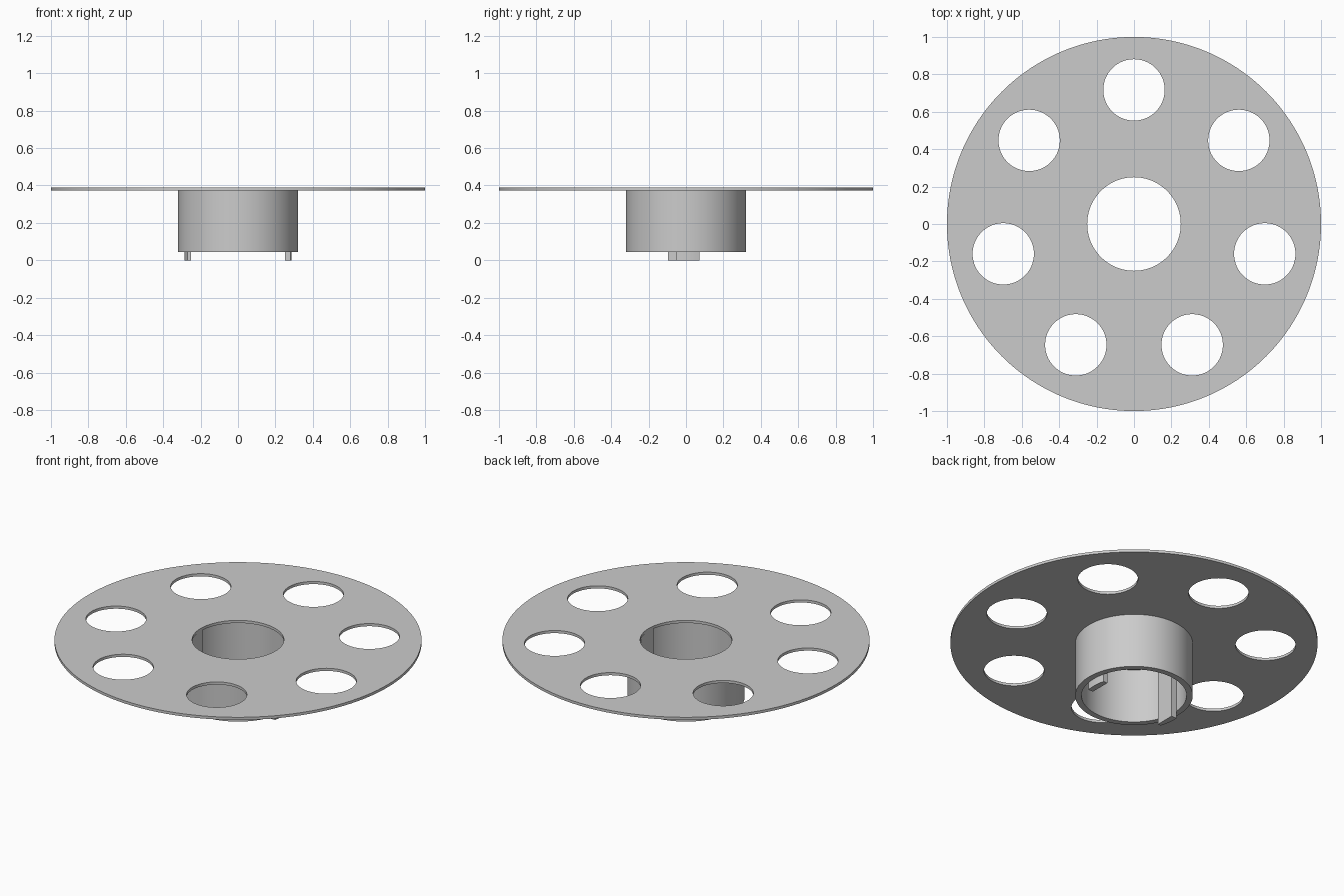
import bpy
import bmesh
from math import sin, cos, pi, sqrt

cube = bpy.data.objects.get("Cube")
if cube:
    bpy.data.objects.remove(cube, do_unlink=True)

GREY = (0.6, 0.6, 0.6, 1.0)
grey = bpy.data.materials.new("light grey")
grey.use_nodes = True
grey.diffuse_color = GREY
grey.node_tree.nodes["Principled BSDF"].inputs["Base Color"].default_value = GREY

DISC_R, HUB_R, BORE_R, HOLE_R = 1.0, 0.32, 0.286, 0.25
HUB_Z, DISC_Z, TOP_Z = 0.045, 0.372, 0.388


def circle(radius, cx=0.0, cy=0.0, steps=128):
    return [(cx + radius * cos(2 * pi * i / steps),
             cy + radius * sin(2 * pi * i / steps)) for i in range(steps)]


def extruded(name, outlines, z0, z1):
    """Solid from closed outlines; inner outlines become holes."""
    curve = bpy.data.curves.new(name, "CURVE")
    curve.dimensions = "2D"
    curve.fill_mode = "BOTH"
    curve.extrude = (z1 - z0) / 2
    for outline in outlines:
        spline = curve.splines.new("POLY")
        spline.points.add(len(outline) - 1)
        for point, (x, y) in zip(spline.points, outline):
            point.co = (x, y, 0, 1)
        spline.use_cyclic_u = True
    obj = bpy.data.objects.new(name, curve)
    bpy.context.collection.objects.link(obj)
    bpy.ops.object.select_all(action="DESELECT")
    obj.select_set(True)
    bpy.context.view_layer.objects.active = obj
    bpy.ops.object.convert(target="MESH")
    obj = bpy.context.view_layer.objects.active

    # Weld caps to walls and place at height
    bm = bmesh.new()
    bm.from_mesh(obj.data)
    bmesh.ops.remove_doubles(bm, verts=bm.verts, dist=1e-5)
    bmesh.ops.recalc_face_normals(bm, faces=bm.faces)
    bmesh.ops.translate(bm, verts=bm.verts, vec=(0, 0, (z0 + z1) / 2))
    bm.to_mesh(obj.data)
    bm.free()
    obj.data.materials.clear()
    obj.data.materials.append(grey)
    bpy.ops.object.shade_smooth_by_angle(angle=pi / 6)
    return obj


# Flange disc with centre hole and seven round holes
angles = [pi / 2 + 2 * pi * i / 7 for i in range(7)]
holes = [circle(0.164, 0.717 * cos(a), 0.717 * sin(a)) for a in angles]
extruded("flange_disc", [circle(DISC_R, steps=192), circle(HOLE_R)] + holes,
         DISC_Z, TOP_Z)

# Tubular hub under the disc
extruded("hub_tube", [circle(HUB_R), circle(BORE_R)], HUB_Z, DISC_Z)


# Keys: flat inside, curved against the bore, reaching below the hub
def key(name, side, y0, y1, steps=12):
    ys = [y0 + (y1 - y0) * i / steps for i in range(steps + 1)]
    arc = [(side * sqrt(BORE_R ** 2 - y * y), y) for y in ys]
    extruded(name, [[(side * HOLE_R, y0)] + arc + [(side * HOLE_R, y1)]], 0, DISC_Z)


key("left_key", 1, -0.05, 0.072)
key("right_key", -1, -0.096, 0.02)
